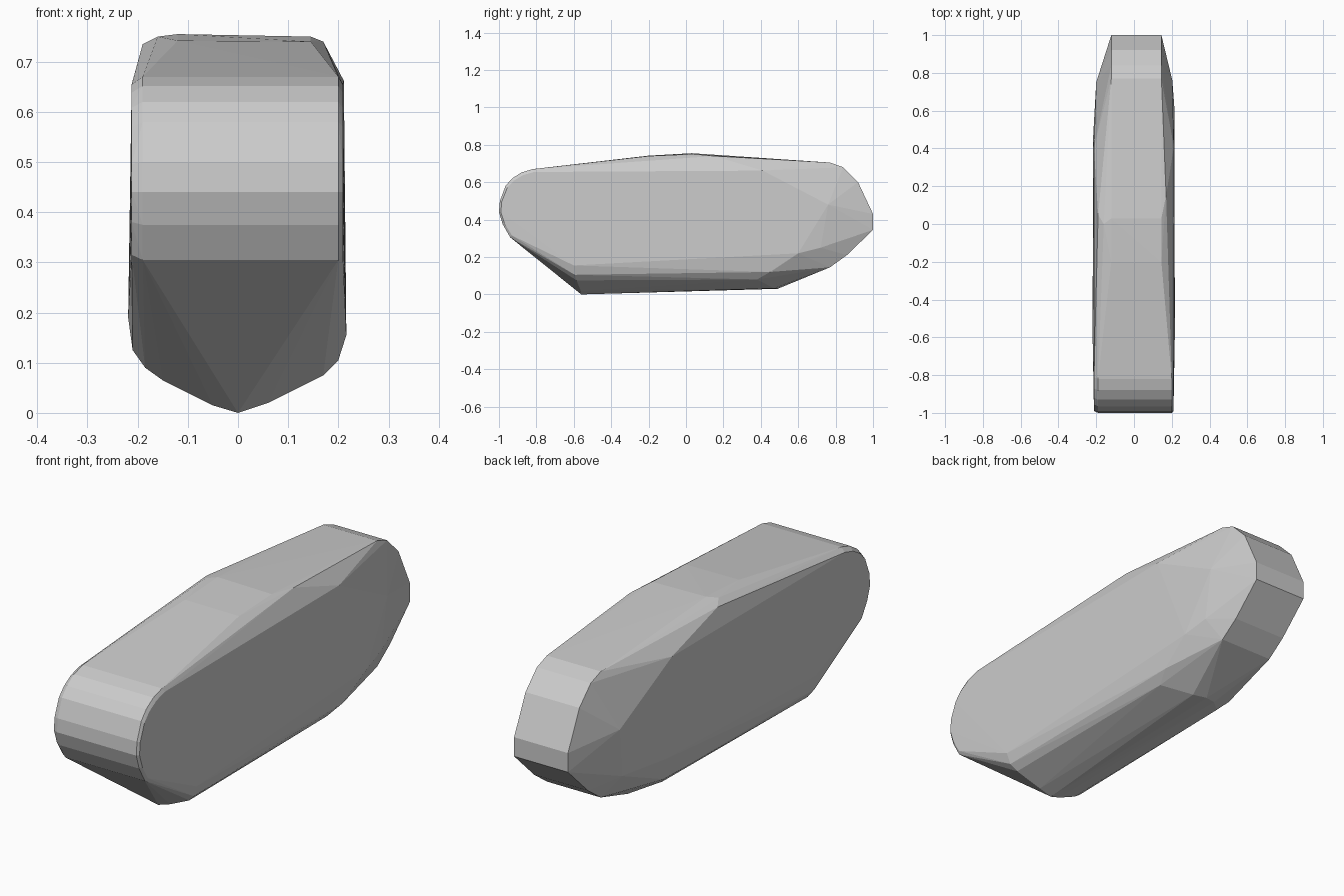
import bpy
import bmesh

grey = bpy.data.materials.new("plain grey")
grey.diffuse_color = (0.6, 0.6, 0.6, 1)

points = []


def strip(profile, left, right):
    """Run a (y, z) profile along both sides at the given x positions."""
    for y, z in profile:
        points.extend([(left, y, z), (right, y, z)])


# rounded front nose
nose = [(-0.94, 0.305), (-0.98, 0.375), (-1.0, 0.44), (-0.995, 0.50),
        (-0.965, 0.58), (-0.93, 0.62), (-0.88, 0.652), (-0.82, 0.67)]
strip(nose, -0.19, 0.20)
strip([(y * 0.99, 0.45 + (z - 0.45) * 0.93) for y, z in nose], -0.212, 0.209)

# narrow rear cap
strip([(0.77, 0.705), (0.84, 0.68), (0.92, 0.60), (1.0, 0.43),
       (1.0, 0.345), (0.86, 0.21), (0.77, 0.145)], -0.12, 0.145)

# rounded keel cross-section at the front: x, y, z
points += [(0, -0.56, 0), (-0.05, -0.562, 0.015), (0.06, -0.563, 0.02),
           (-0.15, -0.58, 0.065), (0.17, -0.585, 0.075),
           (-0.185, -0.59, 0.09), (0.20, -0.595, 0.105),
           (-0.21, -0.60, 0.125), (0.216, -0.60, 0.155), (-0.219, -0.60, 0.19)]

# keel rising toward the rear
points += [(0, 0.49, 0.03), (-0.05, 0.48, 0.032), (0.06, 0.47, 0.033),
           (-0.15, 0.38, 0.075), (0.17, 0.38, 0.08),
           (-0.185, 0.42, 0.11), (0.20, 0.45, 0.12)]

# flat sides and the corners where they taper to the rear
points += [(-0.217, 0.45, 0.22), (0.215, 0.60, 0.22),
           (-0.20, 0.75, 0.46), (0.203, 0.76, 0.48),
           (-0.19, 0.72, 0.24), (0.20, 0.72, 0.25),
           (-0.212, 0.40, 0.655), (0.211, 0.41, 0.662)]

# crown and shoulders
points += [(-0.12, 0.03, 0.755), (0.145, 0.03, 0.75), (-0.16, 0.0, 0.75),
           (-0.19, 0.05, 0.735), (0.17, 0.15, 0.74),
           (-0.12, -0.2, 0.742), (0.145, -0.2, 0.74)]

bm = bmesh.new()
for p in points:
    bm.verts.new(p)
hull = bmesh.ops.convex_hull(bm, input=bm.verts[:])
loose = {g for g in hull["geom_interior"] + hull["geom_unused"]
         if isinstance(g, bmesh.types.BMVert)}
bmesh.ops.delete(bm, geom=list(loose), context="VERTS")
bmesh.ops.recalc_face_normals(bm, faces=bm.faces[:])

mesh = bpy.data.meshes.new("rounded_body")
bm.to_mesh(mesh)
bm.free()
mesh.materials.append(grey)
body = bpy.data.objects.new("rounded_body", mesh)
bpy.context.collection.objects.link(body)
